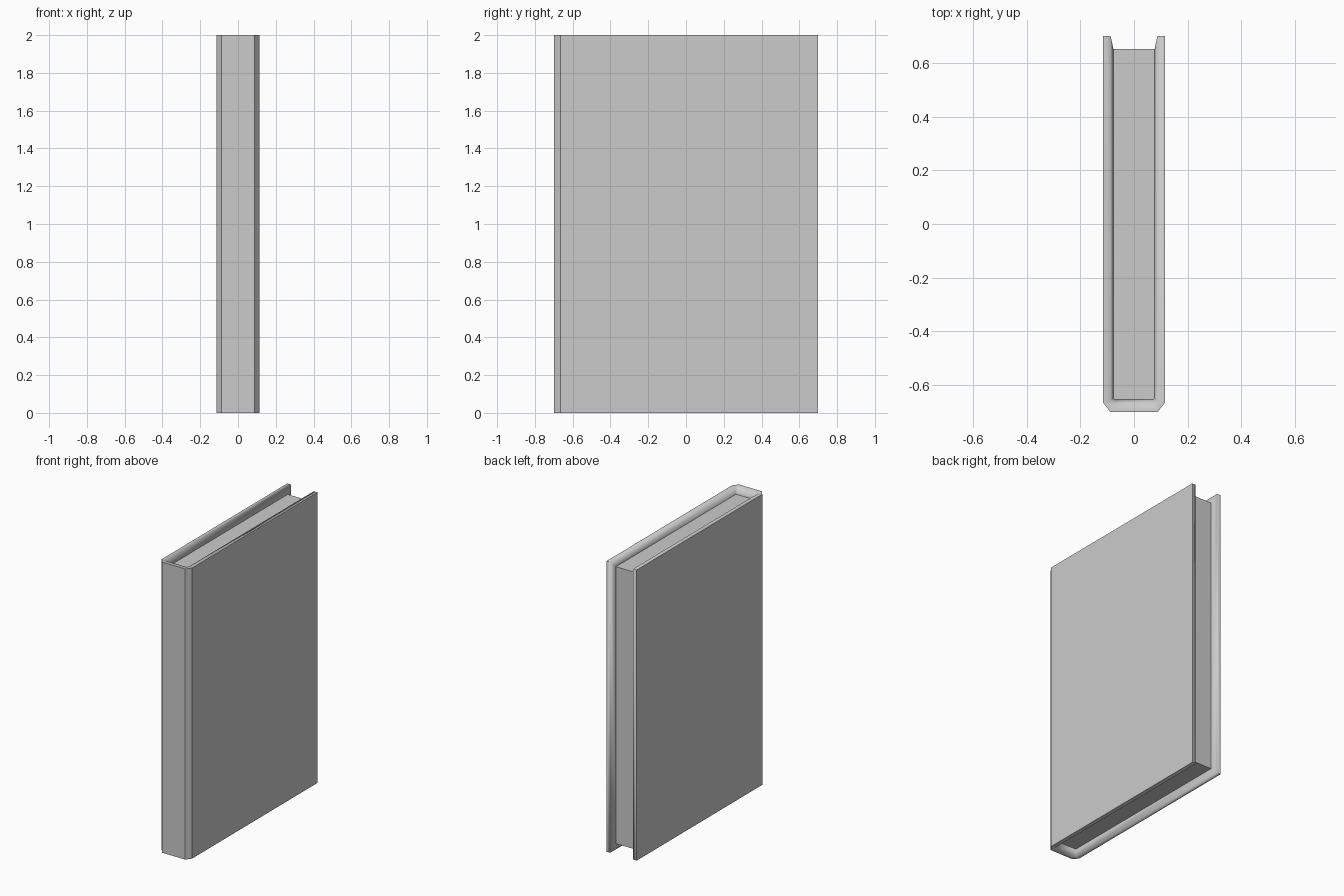
import bpy, bmesh

if "Cube" in bpy.data.objects:
    bpy.data.objects.remove(bpy.data.objects["Cube"])

H = 2.0


def mirrored(half):
    """Complete a U-shaped plan from its left half."""
    return half + [(-x, y) for x, y in reversed(half)]


def make_object(name, bm):
    bmesh.ops.recalc_face_normals(bm, faces=bm.faces[:])
    mesh = bpy.data.meshes.new(name)
    bm.to_mesh(mesh)
    bm.free()
    obj = bpy.data.objects.new(name, mesh)
    bpy.context.collection.objects.link(obj)
    return obj


# Hard cover: outer shell, flat rim and sloping lip down to the pages
outer = mirrored([(-.115, .70), (-.115, -.665), (-.088, -.70)])
rim = mirrored([(-.087, .70), (-.087, -.658), (-.075, -.672)])
lip = mirrored([(-.077, .652), (-.077, -.648), (-.072, -.654)])
INSET = .047

bm = bmesh.new()
stations = []
for o, r, l in zip(outer, rim, lip):
    section = [(*o, 0), (*o, H), (*r, H), (*l, H - INSET), (*l, INSET), (*r, 0)]
    stations.append([bm.verts.new(p) for p in section])
for a, b in zip(stations, stations[1:]):
    for i in range(6):
        j = (i + 1) % 6
        bm.faces.new((a[i], a[j], b[j], b[i]))
for s in (stations[0], stations[-1]):
    bm.faces.new((s[0], s[1], s[2], s[5]))
    bm.faces.new((s[2], s[3], s[4], s[5]))

# Rim blends softly into the lip, outer edges stay crisp
for f in bm.faces:
    f.smooth = True
outer_verts = {v for s in stations for v in s[:2]}
for e in bm.edges:
    if any(v in outer_verts for v in e.verts):
        e.smooth = False
make_object("cover", bm)

# Page block
bm = bmesh.new()
bmesh.ops.create_cube(bm, size=1)
bmesh.ops.scale(bm, vec=(.156, 1.306, H - 2 * INSET), verts=bm.verts[:])
bmesh.ops.translate(bm, vec=(0, -.001, H / 2), verts=bm.verts[:])
make_object("pages", bm)
